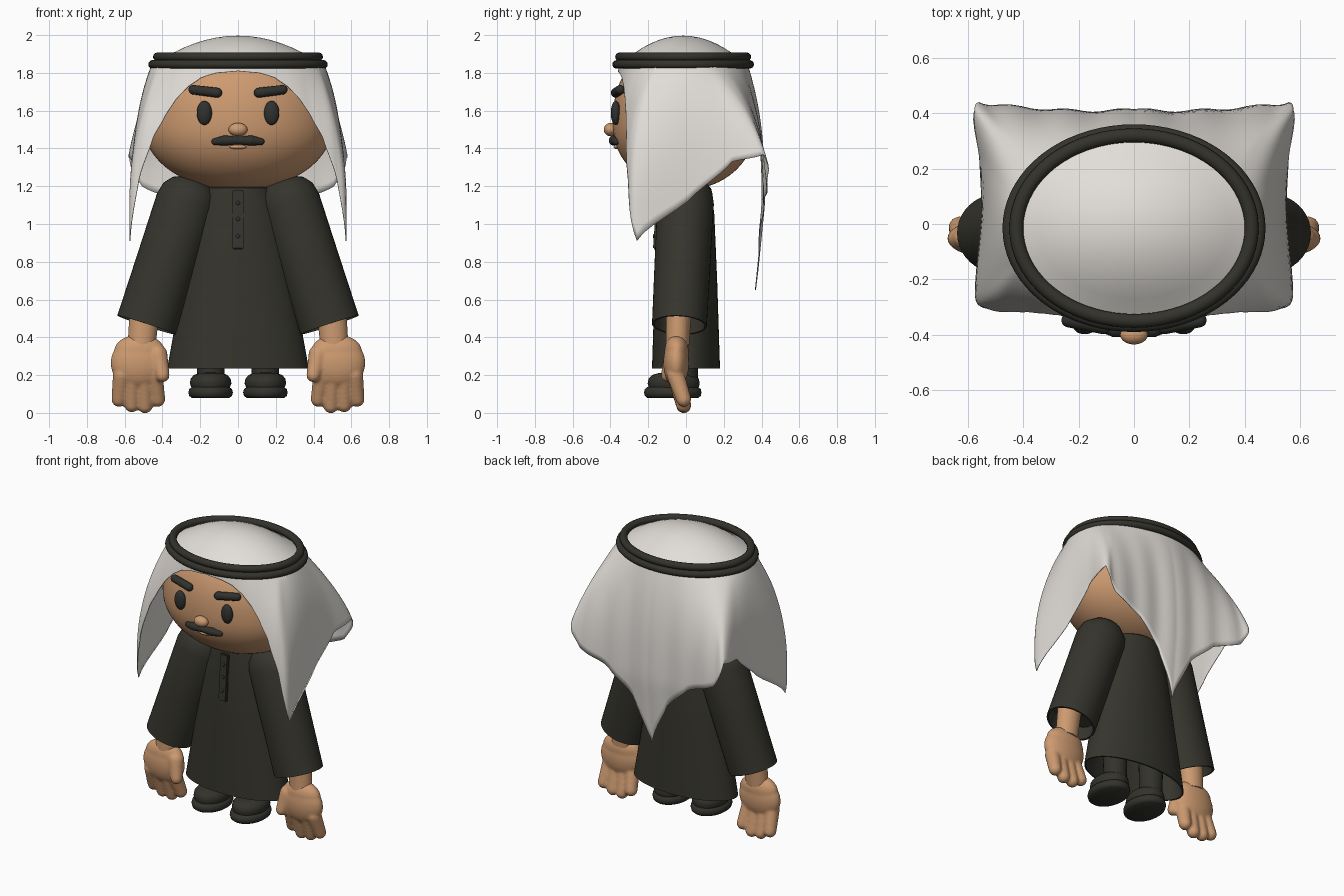
import bpy, bmesh
from math import sin, cos, pi, radians
from mathutils import Vector, Matrix

cube = bpy.data.objects.get("Cube")
if cube:
    bpy.data.objects.remove(cube, do_unlink=True)


def material(name, rgb):
    m = bpy.data.materials.new(name)
    m.use_nodes = True
    m.diffuse_color = (*rgb, 1)
    node = next(n for n in m.node_tree.nodes if n.type == 'BSDF_PRINCIPLED')
    node.inputs["Base Color"].default_value = (*rgb, 1)
    node.inputs["Roughness"].default_value = 0.7
    return m


SKIN = material("skin", (0.61, 0.325, 0.163))
CLOTH = material("white cloth", (0.76, 0.73, 0.69))
ROBE = material("dark robe", (0.036, 0.035, 0.026))
TRIM = material("dark trim", (0.033, 0.032, 0.025))
HAIR = material("dark hair", (0.03, 0.03, 0.027))


def lathe(bm, a, b, profile, n=40):
    """Rings along a-b; profile rows are (t, r) or (t, rx, ry)."""
    a, b = Vector(a), Vector(b)
    d = (b - a).normalized()
    u = Vector((0, 1, 0)).cross(d).normalized()
    v = d.cross(u)
    rings = []
    for row in profile:
        c, rx, ry = a.lerp(b, row[0]), row[1], row[-1]
        rings.append([bm.verts.new(c + u * rx * cos(2 * pi * i / n) + v * ry * sin(2 * pi * i / n))
                      for i in range(n)])
    for p, q in zip(rings, rings[1:]):
        for i in range(n):
            j = (i + 1) % n
            bm.faces.new((p[i], p[j], q[j], q[i]))


def capsule(bm, a, b, r0, r1, n=16):
    """Rounded rod with radius r0 at a and r1 at b."""
    length = (Vector(b) - Vector(a)).length
    angles = [i * pi / 12 for i in range(7)]
    start = [(-r0 * cos(g) / length, r0 * sin(g)) for g in angles]
    end = [(1 + r1 * cos(g) / length, r1 * sin(g)) for g in reversed(angles)]
    lathe(bm, a, b, start + end, n)


def ball(bm, loc, size):
    bmesh.ops.create_uvsphere(bm, u_segments=32, v_segments=20, radius=1,
                              matrix=Matrix.Translation(loc) @ Matrix.Diagonal((*size, 1)))


def finish(name, bm, mat, mirror=False, blend=0):
    bmesh.ops.remove_doubles(bm, verts=bm.verts, dist=1e-5)
    bmesh.ops.recalc_face_normals(bm, faces=bm.faces)
    me = bpy.data.meshes.new(name)
    bm.to_mesh(me)
    bm.free()
    me.materials.append(mat)
    ob = bpy.data.objects.new(name, me)
    bpy.context.collection.objects.link(ob)
    bpy.ops.object.select_all(action='DESELECT')
    ob.select_set(True)
    bpy.context.view_layer.objects.active = ob
    bpy.ops.object.shade_smooth_by_angle(angle=radians(40))
    if blend:
        mod = ob.modifiers.new("blend", 'REMESH')
        mod.mode, mod.voxel_size, mod.use_smooth_shade = 'VOXEL', blend, True
        mod = ob.modifiers.new("soften", 'SMOOTH')
        mod.factor, mod.iterations = 0.5, 3
    if mirror:
        mod = ob.modifiers.new("mirror", 'MIRROR')
        mod.use_mirror_merge = False
    return ob


# Head: egg with a fuller crown
bm = bmesh.new()
profile = []
for i in range(33):
    c = -cos(pi * i / 32)
    r = max(0, 1 - abs(c) ** (2.4 if c > 0 else 2.1)) ** 0.5
    profile.append((c * (0.44 if c > 0 else 0.35), 0.5 * r, 0.378 * r))
lathe(bm, (0, -0.01, 1.53), (0, -0.01, 2.53), profile, 56)
finish("head", bm, SKIN)

# Facial features
bm = bmesh.new()
ball(bm, (0, -0.4, 1.5), (0.05, 0.035, 0.035))
finish("nose", bm, SKIN)
bm = bmesh.new()
ball(bm, (0, -0.363, 1.408), (0.045, 0.02, 0.012))
finish("lower_lip", bm, SKIN)
bm = bmesh.new()
ball(bm, (0.178, -0.372, 1.588), (0.04, 0.026, 0.064))
finish("eyes", bm, HAIR, mirror=True)
bm = bmesh.new()
capsule(bm, (0.11, -0.372, 1.695), (0.237, -0.348, 1.711), 0.026, 0.025)
finish("eyebrows", bm, HAIR, mirror=True)
bm = bmesh.new()
capsule(bm, (0, -0.384, 1.442), (0.07, -0.382, 1.442), 0.02, 0.027)
capsule(bm, (0.07, -0.382, 1.442), (0.122, -0.37, 1.436), 0.027, 0.018)
finish("moustache", bm, HAIR, mirror=True)

# Headscarf columns: angle from the front, flared x and y, hem height, bulge
COLUMNS = [(0, 0, -0.385, 1.81), (15, 0.13, -0.385, 1.798), (25, 0.22, -0.385, 1.773),
           (34, 0.30, -0.378, 1.72), (42, 0.36, -0.365, 1.65), (49, 0.405, -0.35, 1.57),
           (56, 0.46, -0.335, 1.46), (65, 0.525, -0.31, 1.24),
           (72, 0.575, -0.26, 0.91, 2), (95, 0.552, 0.05, 1.16, 3.2), (108, 0.565, 0.25, 1.33),
           (120, 0.61, 0.46, 1.37, 1.8), (130, 0.51, 0.435, 1.2, 2.2), (145, 0.30, 0.415, 1.11),
           (162, 0.13, 0.41, 0.95), (180, 0, 0.415, 0.65)]
COLUMNS = [Vector(c if len(c) > 4 else (*c, 2.7)) for c in COLUMNS]


def column(k):
    """Gentle cubic blend through the control columns, with a straight hem."""
    i = min(int(k), len(COLUMNS) - 2)
    t = k - i
    p0, p1, p2, p3 = (COLUMNS[min(max(i + o, 0), len(COLUMNS) - 1)] for o in (-1, 0, 1, 2))
    m1, m2 = (p2 - p0) * 0.38, (p3 - p1) * 0.38
    p = (p1 * (2 * t**3 - 3 * t**2 + 1) + m1 * (t**3 - 2 * t**2 + t)
         + p2 * (3 * t**2 - 2 * t**3) + m2 * (t**3 - t**2))
    p[3] = p1[3] + (p2[3] - p1[3]) * t
    return p


bm = bmesh.new()
STEPS, DOME, DROP, RIM = 6, 8, 18, 1.85
total = (len(COLUMNS) - 1) * STEPS
grid = []
for side in (1, -1):
    ks = range(total + 1) if side == 1 else range(total - 1, 0, -1)
    for k in ks:
        ang, ox, oy, hem, bulge = column(k / STEPS)
        rx, ry = 0.455 * sin(radians(ang)), -0.34 * cos(radians(ang))
        col = []
        for j in range(DOME):
            s = j / DOME
            col.append((rx * s * side, ry * s - 0.015, RIM - 0.012 + 0.159 * (1 - s * s)))
        for j in range(DROP + 1):
            z = RIM + (hem - RIM) * j / DROP
            f = 1 - max(0, (z - 1.1) / (RIM - 1.1)) ** bulge
            x, y = rx + (ox - rx) * f, ry - 0.015 + (oy - ry + 0.015) * f
            if ang > 125:   # soft folds and inward hang at the back
                y += 0.005 * f * sin(x * 32) - 0.1 * max(0, 1.1 - z)
            col.append((x * side, y, z))
        grid.append([bm.verts.new(p) for p in col])
for a, b in zip(grid, grid[1:] + grid[:1]):
    for j in range(DOME + DROP):
        bm.faces.new((a[j], b[j], b[j + 1], a[j + 1]))
scarf = finish("headscarf", bm, CLOTH)
scarf.modifiers.new("thickness", 'SOLIDIFY').thickness = 0.005

# Double head cord
for name, z, rad, depth in (("upper_cord", 1.885, 0.425, 0.335), ("lower_cord", 1.845, 0.45, 0.35)):
    bm = bmesh.new()
    ring = [[bm.verts.new(((rad + 0.025 * cos(v)) * cos(u), (depth + 0.025 * cos(v)) * sin(u) - 0.015,
                           z + 0.023 * sin(v)))
             for v in (2 * pi * j / 14 for j in range(14))] for u in (2 * pi * i / 72 for i in range(72))]
    for i in range(72):
        for j in range(14):
            p, q, k = ring[i], ring[(i + 1) % 72], (j + 1) % 14
            bm.faces.new((p[j], q[j], q[k], p[k]))
    finish(name, bm, TRIM)

# Robe with an open hem
bm = bmesh.new()
lathe(bm, (0, 0, 0), (0, 0, 1),
      [(1.22, 0, 0), (1.22, 0.1, 0.1), (1.19, 0.17, 0.133), (1.05, 0.225, 0.15), (0.7, 0.29, 0.165),
       (0.235, 0.375, 0.18), (0.235, 0.365, 0.17), (0.6, 0.29, 0.155), (0.6, 0, 0)], 56)
finish("robe", bm, ROBE)

# Placket and buttons
tilt = Matrix.Translation((0, -0.149, 1.022)) @ Matrix.Rotation(-0.07, 4, 'X')
bm = bmesh.new()
bmesh.ops.create_cube(bm, size=1, matrix=tilt @ Matrix.Diagonal((0.06, 0.03, 0.315, 1)))
bmesh.ops.bevel(bm, geom=bm.edges[:], offset=0.006, segments=2, affect='EDGES')
finish("placket", bm, ROBE)
bm = bmesh.new()
for z in (0.088, 0.003, -0.087):
    ball(bm, tilt @ Vector((0, -0.015, z)), (0.011, 0.006, 0.011))
finish("buttons", bm, TRIM)

# Sleeves with hollow cuffs
bm = bmesh.new()
lathe(bm, (0.258, 0, 1.16), (0.485, -0.035, 0.465),
      [(-0.12, 0), (-0.11, 0.06), (-0.08, 0.11), (-0.02, 0.148, 0.138), (0.07, 0.163, 0.15),
       (0.5, 0.162, 0.148), (1, 0.162, 0.145), (1, 0.15, 0.134), (0.87, 0.143, 0.13), (0.87, 0)])
finish("sleeves", bm, ROBE, mirror=True)

# Forearms
bm = bmesh.new()
lathe(bm, (0.49, -0.035, 0.6), (0.51, -0.045, 0.36), [(0, 0), (0, 0.08, 0.068), (1, 0.074, 0.062), (1, 0)])
finish("forearms", bm, SKIN, mirror=True)

# Hands: palm, four fingers and thumb blended together
bm = bmesh.new()
ball(bm, (0.525, -0.052, 0.265), (0.15, 0.068, 0.135))
ball(bm, (0.522, -0.05, 0.325), (0.135, 0.064, 0.09))
for root, tip, z in ((0.445, 0.425, 0.072), (0.5, 0.492, 0.038), (0.56, 0.562, 0.043), (0.615, 0.63, 0.072)):
    capsule(bm, (root, -0.055, 0.2), (tip, -0.012, z), 0.048, 0.04)
capsule(bm, (0.425, -0.065, 0.31), (0.4, -0.095, 0.2), 0.052, 0.038)
finish("hands", bm, SKIN, mirror=True, blend=0.009)

# Legs and shoes
bm = bmesh.new()
lathe(bm, (0.145, -0.01, 0.16), (0.145, -0.01, 0.62), [(0, 0), (0, 0.072), (1, 0.08), (1, 0)], 28)
finish("legs", bm, TRIM, mirror=True)
bm = bmesh.new()
lathe(bm, (0.145, -0.07, 0), (0.145, -0.07, 1),
      [(0.08, 0, 0), (0.08, 0.1, 0.135), (0.09, 0.113, 0.148), (0.108, 0.118, 0.152),
       (0.126, 0.113, 0.148), (0.136, 0.1, 0.135), (0.136, 0, 0)])
finish("soles", bm, TRIM, mirror=True)
bm = bmesh.new()
lathe(bm, (0.145, -0.065, 0), (0.145, -0.065, 1),
      [(0.13, 0.1, 0.13), (0.155, 0.11, 0.138), (0.18, 0.106, 0.133), (0.2, 0.09, 0.115),
       (0.211, 0.06, 0.08), (0.214, 0, 0)])
finish("shoe_uppers", bm, TRIM, mirror=True)
